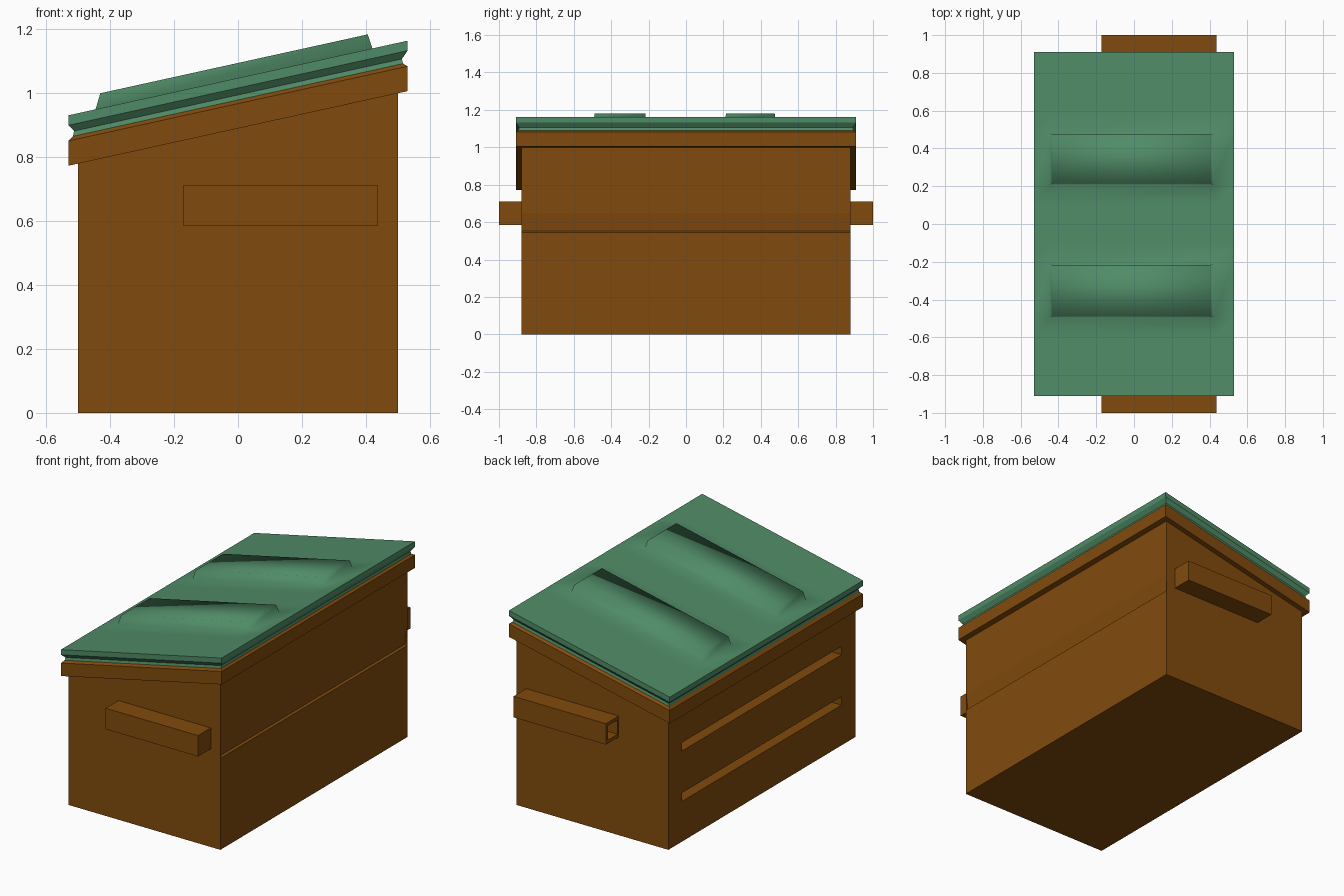
import bpy, bmesh

if "Cube" in bpy.data.objects:
    bpy.data.objects.remove(bpy.data.objects["Cube"])

SLOPE = 0.22  # lid and rim rise towards +x


def material(name, color):
    m = bpy.data.materials.new(name)
    m.diffuse_color = color
    m.use_nodes = True
    m.node_tree.nodes["Principled BSDF"].inputs["Base Color"].default_value = m.diffuse_color
    return m


BROWN = material("brown_metal", (0.22, 0.07, 0.004, 1))
GREEN = material("green_plastic", (0.08, 0.26, 0.135, 1))


def finish(bm, name, mat):
    bmesh.ops.recalc_face_normals(bm, faces=bm.faces)
    me = bpy.data.meshes.new(name)
    bm.to_mesh(me)
    bm.free()
    ob = bpy.data.objects.new(name, me)
    bpy.context.collection.objects.link(ob)
    me.materials.append(mat)
    return ob


def prism(name, profile, y0, y1, mat=BROWN):
    """Extrude an x-z profile from y0 to y1."""
    bm = bmesh.new()
    a = [bm.verts.new((x, y0, z)) for x, z in profile]
    b = [bm.verts.new((x, y1, z)) for x, z in profile]
    bm.faces.new(a)
    bm.faces.new(b[::-1])
    n = len(a)
    for i in range(n):
        bm.faces.new((a[i], b[i], b[(i + 1) % n], a[(i + 1) % n]))
    return finish(bm, name, mat)


def box(name, x0, x1, y0, y1, z0, z1):
    return prism(name, [(x0, z0), (x1, z0), (x1, z1), (x0, z1)], y0, y1)


def cut(ob, cutter):
    cutter.hide_render = True
    mod = ob.modifiers.new("cut", 'BOOLEAN')
    mod.object = cutter
    mod.solver = 'EXACT'
    bpy.context.view_layer.objects.active = ob
    bpy.ops.object.modifier_apply(modifier=mod.name)
    bpy.data.objects.remove(cutter)


def sloped_slab(name, xs, ys, levels, mat, bumps=()):
    """Top grid at levels[0], walls lofted down through the other levels, then sheared."""
    bm = bmesh.new()
    hx, hy, top = levels[0]
    g = [[bm.verts.new((x, y, top)) for y in ys] for x in xs]
    for i in range(len(xs) - 1):
        for j in range(len(ys) - 1):
            f = bm.faces.new((g[i][j], g[i + 1][j], g[i + 1][j + 1], g[i][j + 1]))
            f.smooth = True
    loop = [e for e in bm.edges if e.is_boundary]
    for e in loop:
        e.smooth = False
    # raised ribs on the top
    for j in bumps:
        face = next(f for f in bm.faces if set(f.verts) ==
                    {g[1][j], g[2][j], g[2][j + 1], g[1][j + 1]})
        mid = face.calc_center_median()
        res = bmesh.ops.inset_individual(bm, faces=[face], thickness=0.012)
        for f in res["faces"]:
            f.smooth = True
        half = (ys[j + 1] - ys[j]) / 2 - 0.006
        for v in face.verts:
            v.co = (0.405 if v.co.x > mid.x else -0.43,
                    mid.y + (half if v.co.y > mid.y else -half), top + 0.047)
    # walls
    px, py = hx, hy
    for lx, ly, h in levels[1:]:
        ret = bmesh.ops.extrude_edge_only(bm, edges=loop)["geom"]
        for v in ret:
            if isinstance(v, bmesh.types.BMVert):
                v.co = (v.co.x * lx / px, v.co.y * ly / py, h)
        loop = [e for e in ret if isinstance(e, bmesh.types.BMEdge) and e.is_boundary]
        for f in ret:
            if isinstance(f, bmesh.types.BMFace):
                f.smooth = False
        px, py = lx, ly
    bmesh.ops.holes_fill(bm, edges=loop, sides=0)
    for v in bm.verts:
        v.co.z += SLOPE * v.co.x
    return finish(bm, name, mat)


# bin body with slanted top
body = prism("bin_body", [(-0.5, 0), (0.5, 0), (0.5, 1.02), (-0.5, 0.80)], -0.88, 0.88)
# crease across the tall side
cut(body, prism("crease_cutter", [(0.51, 0.545), (0.5, 0.545), (0.488, 0.552),
                                  (0.5, 0.65), (0.51, 0.65)], -0.876, 0.876))
# two long slots on the low side
for z0, z1 in ((0.24, 0.29), (0.54, 0.59)):
    cut(body, box("slot_cutter", -0.6, -0.42, -0.75, 0.75, z0, z1))

# rim around the top
sloped_slab("top_rim", (-0.515, 0.515), (-0.895, 0.895),
            [(0.515, 0.895, 0.978), (0.53, 0.91, 0.966), (0.53, 0.91, 0.8885)], BROWN)

# lid with waisted edge and two raised ribs
sloped_slab("lid", (-0.53, -0.445, 0.42, 0.53),
            (-0.91, -0.6, -0.494, -0.212, -0.1, 0.1, 0.208, 0.48, 0.6, 0.91),
            [(0.53, 0.91, 1.046), (0.53, 0.91, 1.015), (0.512, 0.892, 0.993),
             (0.516, 0.896, 0.976)], GREEN, bumps=(2, 6))

# lifting sleeves on both ends, open towards the low side
for name, s in (("front_sleeve", -1), ("back_sleeve", 1)):
    ya, yb = sorted((s * 0.875, s * 1.0))
    sleeve = box(name, -0.172, 0.437, ya, yb, 0.585, 0.71)
    ia, ib = sorted((s * 0.89, s * 0.98))
    cut(sleeve, box("sleeve_cutter", -0.3, 0.417, ia, ib, 0.605, 0.69))
